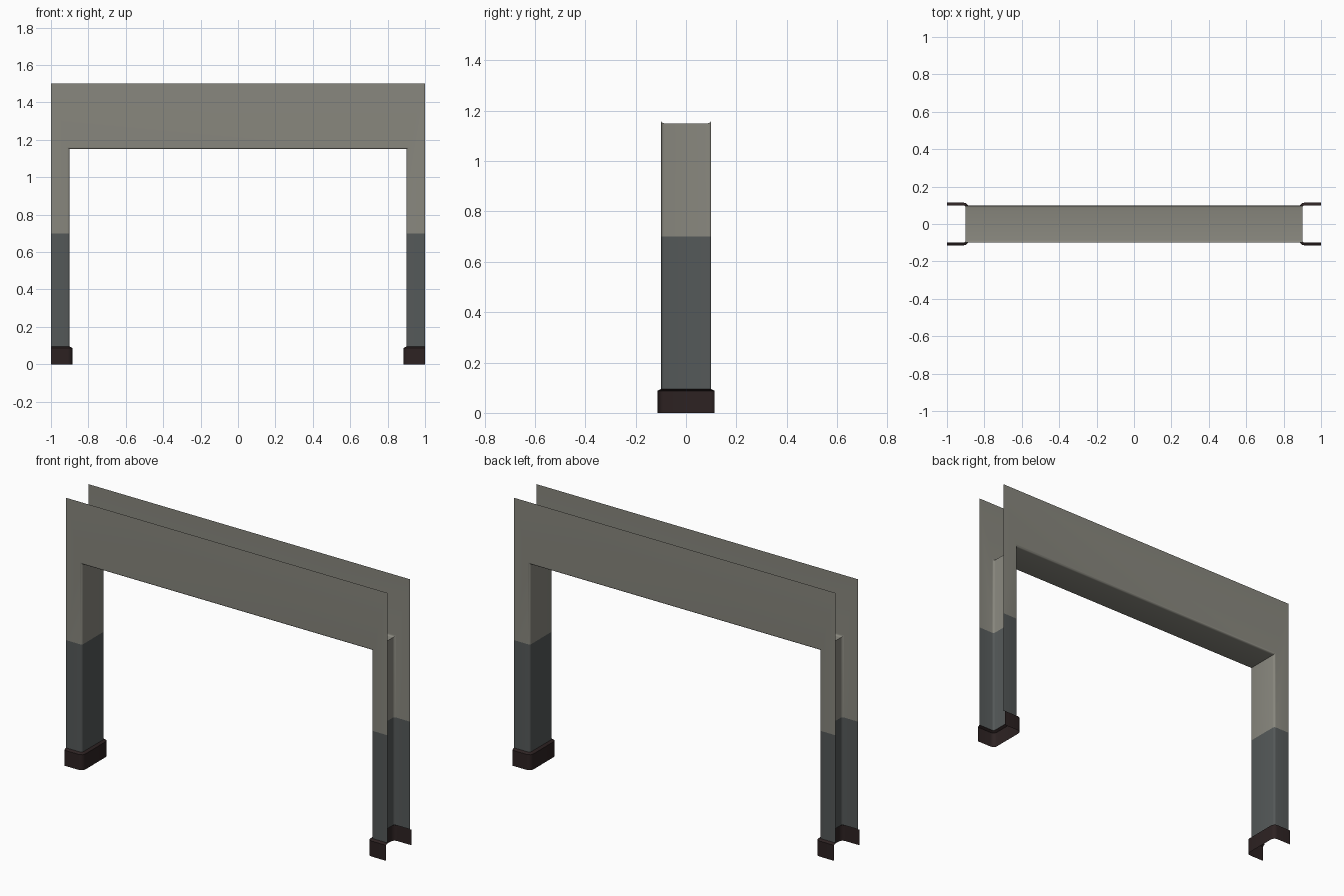
import bpy, math

if "Cube" in bpy.data.objects:
    bpy.data.objects.remove(bpy.data.objects["Cube"])

def material(name, rgb):
    m = bpy.data.materials.new(name)
    m.diffuse_color = (*rgb, 1)
    m.use_nodes = True
    m.node_tree.nodes["Principled BSDF"].inputs["Base Color"].default_value = m.diffuse_color
    return m

plaster = material("warm grey plaster", (0.25, 0.245, 0.21))
paint = material("slate grey paint", (0.09, 0.10, 0.10))
dark = material("dark brown skirting", (0.026, 0.016, 0.016))

HALF_W, TOP, OPEN_X, OPEN_Z = 1.0, 1.5, 0.90, 1.15
DEPTH, BAND, SKIRT, OUT = 0.10, 0.70, 0.095, 0.014


def profile(r, grow=0.0, steps=4):
    """Section through the wall: (distance from opening, y), None = outer edge."""
    d = DEPTH + grow
    half = [(None, -d)]
    for i in range(steps + 1):
        a = i / steps * math.pi / 2
        half.append((r - r * math.sin(a) - grow, -d + r - r * math.cos(a)))
    return half + [(o, -y) for o, y in reversed(half)]


def build(name, rings, mats, rule):
    n = len(rings[0])
    verts = [p for ring in rings for p in ring]
    faces = [(j * n + i, j * n + i + 1, (j + 1) * n + i + 1, (j + 1) * n + i)
             for j in range(len(rings) - 1) for i in range(n - 1)]
    me = bpy.data.meshes.new(name)
    me.from_pydata(verts, [], faces)
    for m in mats:
        me.materials.append(m)
    for p in me.polygons:
        p.material_index = rule(p.center)
    ob = bpy.data.objects.new(name, me)
    bpy.context.collection.objects.link(ob)
    bpy.context.view_layer.objects.active = ob
    ob.select_set(True)
    bpy.ops.object.shade_smooth_by_angle(angle=math.radians(35))
    ob.select_set(False)


def ring(sec, side, z):
    """Section placed on one jamb; z None = mitred at the upper corner."""
    return [(side * (HALF_W if o is None else OPEN_X + o), y,
             z if z is not None else (TOP if o is None else OPEN_Z + o))
            for o, y in sec]


# Open-ended wall shell: section swept up one jamb, over the lintel, down the other
wall = profile(0.012)
path = [(-1, SKIRT), (-1, BAND), (-1, None), (1, None), (1, BAND), (1, SKIRT)]
build("door_wall", [ring(wall, s, z) for s, z in path], [plaster, paint],
      lambda c: 1 if c.z < BAND and abs(c.x) > 0.5 else 0)

# Skirting around the foot of each jamb, with a sloping top lip
skirt = profile(0.024, OUT)
for s, label in ((-1, "left"), (1, "right")):
    rings = [ring(skirt, s, 0), ring(skirt, s, SKIRT - 0.008), ring(wall, s, SKIRT)]
    if s > 0:
        rings.reverse()
    build(label + "_skirting", rings, [dark], lambda c: 0)
